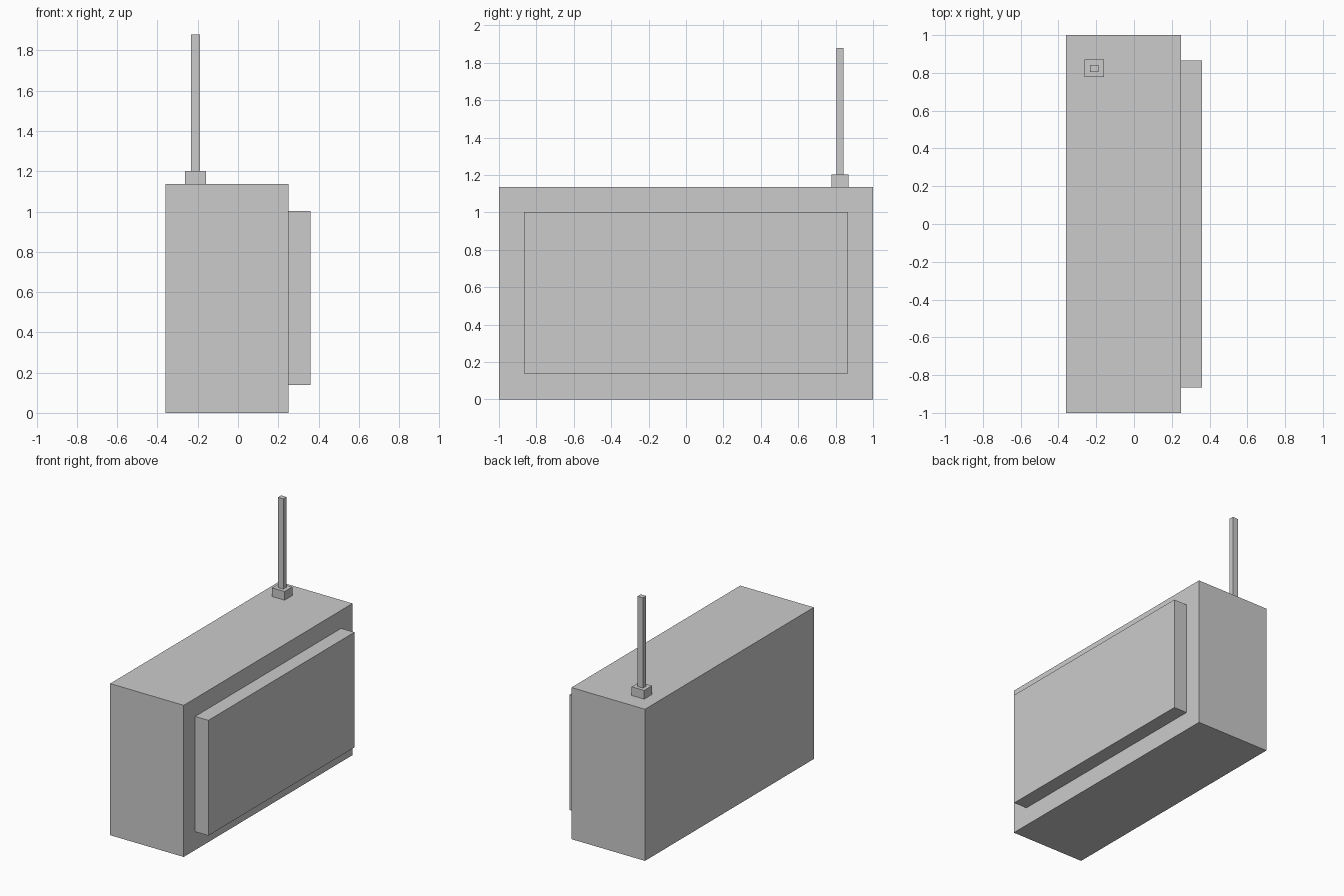
import bpy

if "Cube" in bpy.data.objects:
    bpy.data.objects.remove(bpy.data.objects["Cube"])


def box(name, x, y, z):
    """Box spanning the given (min, max) ranges."""
    bpy.ops.mesh.primitive_cube_add(size=1)
    ob = bpy.context.object
    ob.name = name
    ob.location = [(a + b) / 2 for a, b in (x, y, z)]
    ob.scale = [b - a for a, b in (x, y, z)]
    bpy.ops.object.transform_apply(location=False, rotation=False, scale=True)
    return ob


# Main case
box("case", (-0.36, 0.25), (-1.0, 1.0), (0.0, 1.137))

# Raised panel on the right side
box("side_panel", (0.25, 0.36), (-0.865, 0.865), (0.138, 1.002))

# Antenna: square foot and thin rod
box("antenna_base", (-0.262, -0.158), (0.778, 0.87), (1.137, 1.202))
box("antenna_rod", (-0.233, -0.188), (0.805, 0.843), (1.202, 1.878))
